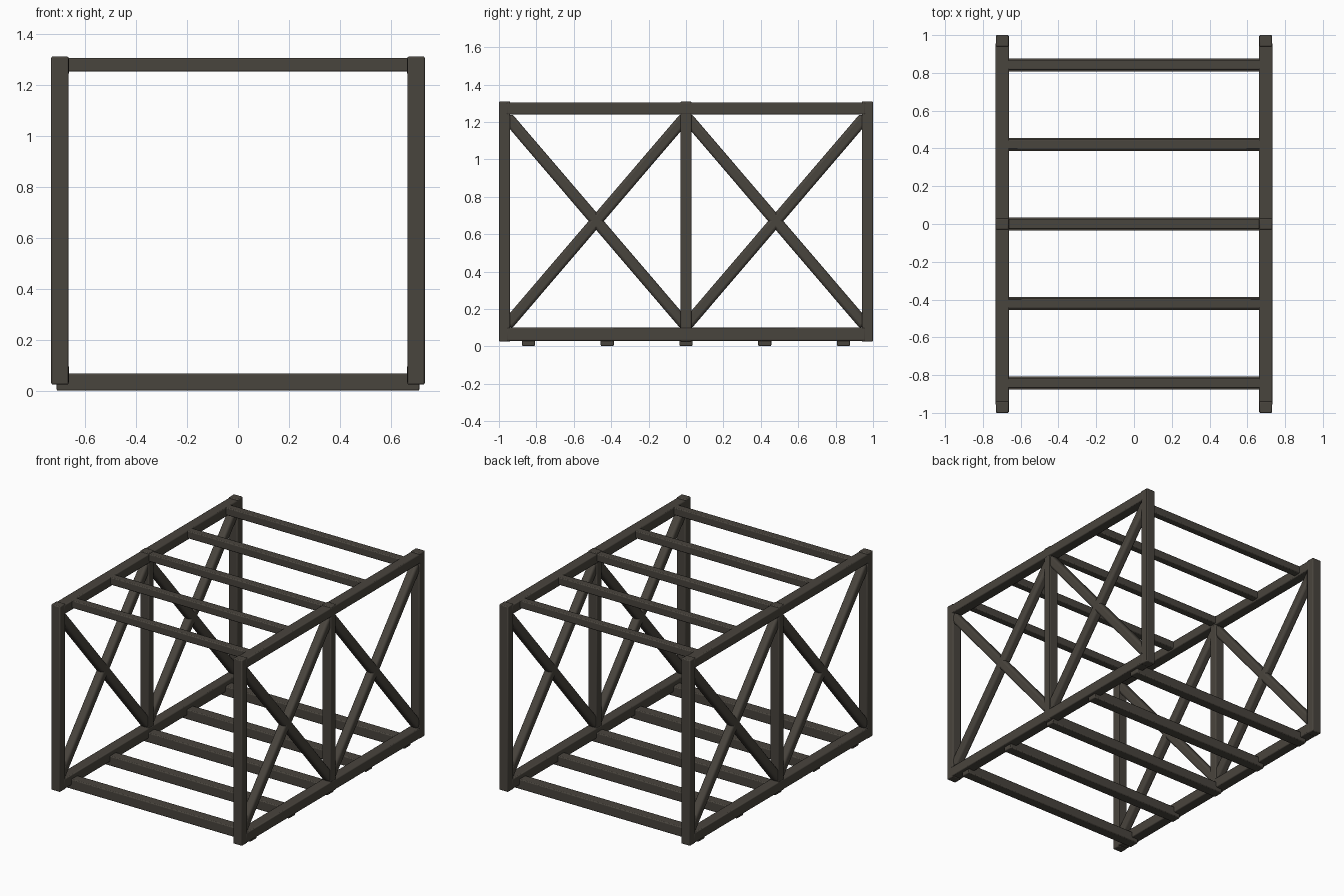
import bpy
import math
from mathutils import Vector

cube = bpy.data.objects.get("Cube")
if cube:
    bpy.data.objects.remove(cube, do_unlink=True)

metal = bpy.data.materials.new("dark_grey_brown")
metal.use_nodes = True
colour = (0.066, 0.058, 0.047, 1)
metal.diffuse_color = colour
bsdf = next(n for n in metal.node_tree.nodes if n.type == 'BSDF_PRINCIPLED')
bsdf.inputs["Base Color"].default_value = colour


def beam(name, centre, size, bevel=0.006, tilt=0.0, segments=2):
    """Square-section beam with softened edges, tilted about x."""
    bpy.ops.mesh.primitive_cube_add(size=1, location=centre)
    ob = bpy.context.object
    ob.name = name
    ob.scale = size
    bpy.ops.object.transform_apply(location=False, rotation=False, scale=True)
    ob.rotation_euler.x = tilt
    ob.data.materials.append(metal)
    mod = ob.modifiers.new("soft_edges", 'BEVEL')
    mod.width = bevel
    mod.segments = segments
    bpy.ops.object.shade_smooth_by_angle(angle=math.radians(35))
    return ob


def brace(name, x, start, end):
    """Rounded diagonal between two (y, z) points."""
    a, b = Vector((x, *start)), Vector((x, *end))
    d = b - a
    beam(name, (a + b) / 2, (0.058, d.length, 0.062), 0.016,
         math.atan2(d.z, d.y), 3)


SIDE_X = 0.697

for side, sx in (("left", 1), ("right", -1)):
    x = sx * SIDE_X

    # Upright posts
    for place, y, w in (("front", -0.97, 0.06), ("middle", 0, 0.058), ("back", 0.97, 0.06)):
        beam(f"{side}_{place}_post", (x, y, 0.668), (0.068, w, 1.284))

    # Long rails
    beam(f"{side}_top_rail", (x, 0, 1.272), (0.071, 1.92, 0.064))
    beam(f"{side}_bottom_rail", (x, 0, 0.065), (0.071, 1.92, 0.07))

    # Crossed braces in each bay
    for bay, sy in (("front", -1), ("back", 1)):
        outer, inner = sy * 0.955, sy * 0.005
        brace(f"{side}_{bay}_falling_brace", x, (outer, 1.225), (inner, 0.115))
        brace(f"{side}_{bay}_rising_brace", x, (outer, 0.115), (inner, 1.225))

# Crossbeams of roof and floor
for i in range(5):
    y = (i - 2) * 0.421
    beam(f"roof_crossbeam_{i + 1}", (0, y, 1.277), (1.36, 0.052, 0.053))
    beam(f"floor_crossbeam_{i + 1}", (0, y, 0.036), (1.42, 0.07, 0.068))
